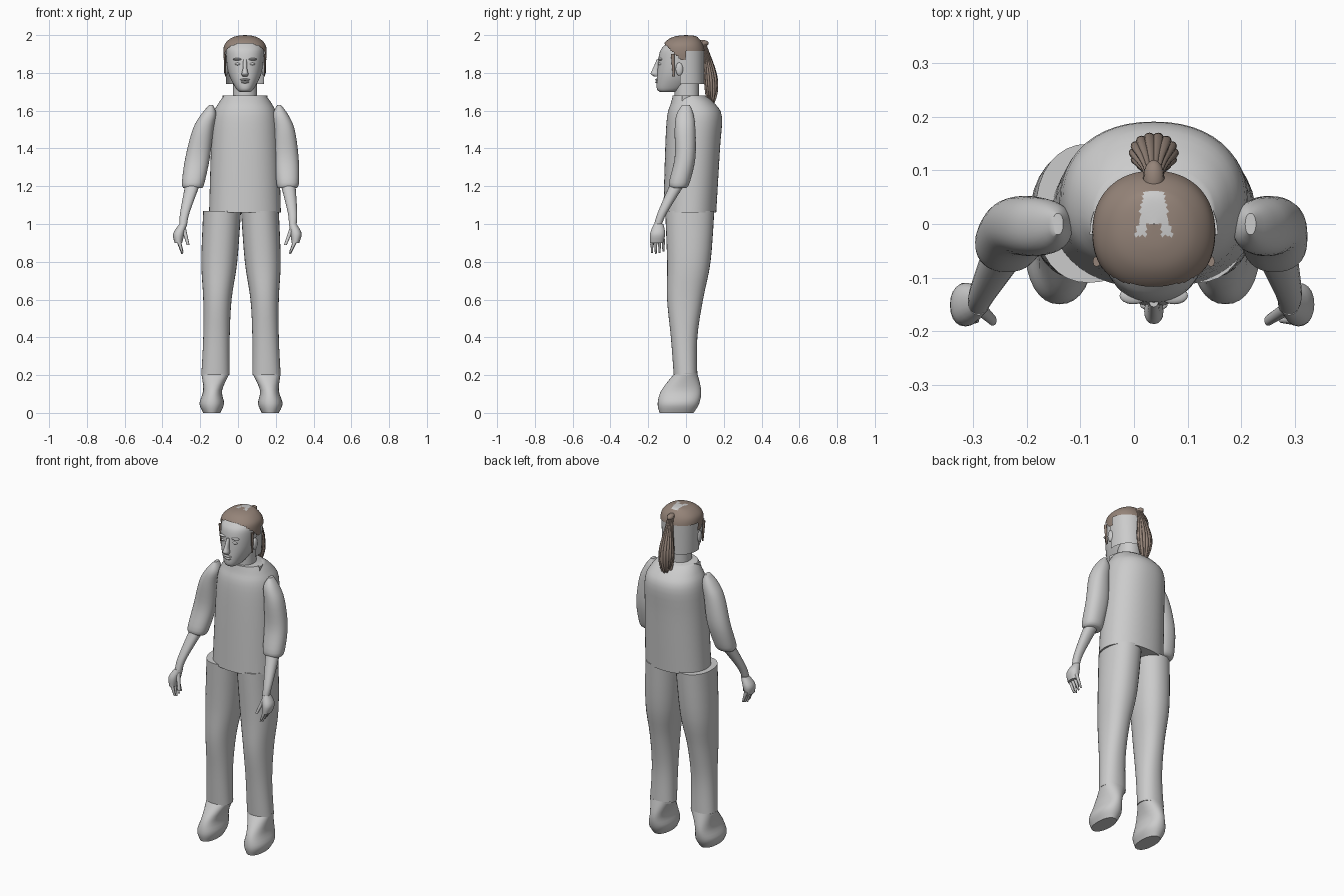
import bpy, bmesh, math
from mathutils import Vector

cube = bpy.data.objects.get("Cube")
if cube:
    bpy.data.objects.remove(cube, do_unlink=True)


def material(name, red, green, blue):
    mat = bpy.data.materials.new(name)
    mat.use_nodes = True
    mat.diffuse_color = (red, green, blue, 1)
    bsdf = next(node for node in mat.node_tree.nodes if node.type == 'BSDF_PRINCIPLED')
    bsdf.inputs["Base Color"].default_value = mat.diffuse_color
    return mat


GREY = material("light grey", .6, .6, .6)
BROWN = material("hair brown", .3, .23, .19)
SIDES = {"right": -1, "left": 1}


# Mirror axes in x: the body leans slightly to its left
def body_axis(z):
    return .037


def leg_axis(z):
    return .016


def arm_axis(z):
    return .06 * (z - 1)


def finish(name, bm, materials):
    bmesh.ops.recalc_face_normals(bm, faces=bm.faces)
    for face in bm.faces:
        face.smooth = True
    mesh = bpy.data.meshes.new(name)
    bm.to_mesh(mesh)
    bm.free()
    mesh.set_sharp_from_angle(angle=math.radians(50))
    for mat in materials:
        mesh.materials.append(mat)
    obj = bpy.data.objects.new(name, mesh)
    bpy.context.collection.objects.link(obj)


def spline(rows, steps):
    """Smooth interpolation through rows of equal length."""
    last = len(rows) - 1
    result = []
    for i in range(last):
        before, start, end, after = (rows[max(0, min(last, i + k))] for k in range(-1, 3))
        for step in range(steps):
            t = step / steps
            row = []
            for a, b, c, d in zip(before, start, end, after):
                cubic = 3 * (b - c) + d - a
                square = 2 * a - 5 * b + 4 * c - d
                row.append(b + t / 2 * (c - a + t * (square + t * cubic)))
            result.append(row)
    return result + [rows[last]]


def loft(name, rings, materials=(GREY,), power=2.2, sides=32, steps=4, keep=None, paint=None):
    """Skin of rounded rings (z, x low, x high, y low, y high); keep makes an open shell."""
    bm = bmesh.new()
    loops = []
    for z, x_low, x_high, y_low, y_high in spline(rings, steps):
        loop = []
        for k in range(sides):
            angle = math.tau * k / sides
            px, py = (math.copysign(abs(v) ** (2 / power), v)
                      for v in (math.cos(angle), math.sin(angle)))
            x = (x_low + x_high + px * (x_high - x_low)) / 2
            y = (y_low + y_high + py * (y_high - y_low)) / 2
            loop.append(bm.verts.new((x, y, z)))
        loops.append(loop)
    for lower, upper in zip(loops, loops[1:]):
        for k in range(sides):
            bm.faces.new((lower[k - 1], lower[k], upper[k], upper[k - 1]))
    if keep:
        unwanted = [face for face in bm.faces if not keep(face.calc_center_median())]
        bmesh.ops.delete(bm, geom=unwanted, context='FACES')
    else:
        bm.faces.new(loops[0])
        bm.faces.new(loops[-1])
    if paint:
        for face in bm.faces:
            face.material_index = paint(face.calc_center_median())
    finish(name, bm, materials)


def central(rings):
    """Rings given as (z, half width, y low, y high) on the body midline."""
    return [(z, body_axis(z) - w, body_axis(z) + w, front, back)
            for z, w, front, back in rings]


def sided(rings, side, axis):
    """Rings given as (z, inner, outer, y low, y high) beside a mirror axis."""
    return [(z, *sorted((axis(z) + side * inner, axis(z) + side * outer)), front, back)
            for z, inner, outer, front, back in rings]


def ball(name, offset, y, z, size, mat=GREY):
    bm = bmesh.new()
    bmesh.ops.create_uvsphere(bm, u_segments=16, v_segments=10, radius=1)
    bmesh.ops.scale(bm, verts=bm.verts, vec=Vector(size))
    bmesh.ops.translate(bm, verts=bm.verts, vec=Vector((body_axis(z) + offset, y, z)))
    finish(name, bm, (mat,))


# Shirt with a raised collar behind the neck
loft("shirt", central([
    (1.06, .19, -.12, .16), (1.4, .18, -.11, .18), (1.57, .17, -.1, .19),
    (1.64, .14, -.08, .15), (1.68, .11, -.07, .1)]), sides=48)
loft("collar", central([(z, r, -r - .02, r - .02)
                        for z, r in ((1.6, .12), (1.68, .12), (1.68, .11), (1.65, .1))]),
     power=2, sides=48, steps=1, keep=lambda centre: centre.y > -.02)

# Neck, head and the raised shell at its back
loft("neck", central([(1.6, .066, -.06, .07), (1.78, .063, -.06, .07)]))
loft("head", central([
    (1.7, .03, -.14, -.06), (1.72, .05, -.155, 0), (1.8, .088, -.152, .08),
    (1.9, .1, -.142, .09), (1.94, .095, -.12, .08), (1.97, .07, -.085, .06),
    (1.985, .03, -.04, .03)]), sides=40)
loft("back_of_head", central([(1.74, .1, -.12, .095), (1.93, .107, -.12, .097)]),
     sides=40, keep=lambda centre: centre.y > -.03)

# Face
loft("nose", central([(1.78, .012, -.167, -.14), (1.795, .018, -.187, -.14),
                      (1.82, .012, -.177, -.14), (1.87, .009, -.155, -.13)]), sides=16)
ball("upper_lip", 0, -.151, 1.764, (.026, .012, .006))
ball("lower_lip", 0, -.15, 1.751, (.022, .013, .007))
for word, side in SIDES.items():
    ball(word + "_eye", side * .036, -.133, 1.847, (.017, .015, .008))
    ball(word + "_brow", side * .038, -.134, 1.872, (.026, .016, .007))
    ball(word + "_ear", side * .1, -.035, 1.82, (.012, .02, .035))


# Hair cap with a bare patch on the crown
def above_hairline(centre):
    if centre.y > 0:
        return centre.z > 1.915
    return centre.z > 1.87 + max(0, min(.085, -.03 - centre.y))


def hair_colour(centre):
    across, along = abs(centre.x - body_axis(centre.z)), centre.y - .02
    in_notch = along < -.02 and across < .014
    in_patch = abs(along) < .042 and across < .026 - along / 5
    return 0 if in_patch and not in_notch else 1


loft("hair_cap", central([
    (1.86, .112, -.125, .095), (1.91, .115, -.13, .1), (1.95, .108, -.12, .09),
    (1.98, .08, -.09, .07), (1.995, .045, -.05, .05), (2, .001, 0, .001)]),
    (GREY, BROWN), sides=64, steps=8, keep=above_hairline, paint=hair_colour)
for word, side in SIDES.items():
    loft(word + "_hair_wisp", sided([(1.9, .1, .114, -.08, -.06), (1.78, .1, .106, -.07, -.06)],
                                    side, body_axis), (BROWN,), sides=8)


# Ponytail: a swelling core ringed by strands
def tail_lock(name, angle, spread, size, length):
    rings = []
    for step in range(9):
        t = step / 8
        z = 1.965 - length * t
        width = .018 + .028 * math.sin(math.pi * t ** 1.6)
        x = body_axis(z) + spread * width * math.cos(angle)
        y = .09 + .045 * math.sin(2 * t) + spread * width * .8 * math.sin(angle)
        r = size * width
        rings.append((z, x - r, x + r, y - r * .8, y + r * .8))
    loft(name, rings, (BROWN,), power=2, sides=12, steps=2)


ball("ponytail_root", 0, .085, 1.957, (.02, .035, .018), BROWN)
tail_lock("ponytail_core", 0, 0, .85, .32)
STRANDS = 14
for i in range(STRANDS):
    tail_lock("ponytail_strand", math.tau * i / STRANDS, .8, .22, .33 + .02 * math.sin(i * i))

for word, side in SIDES.items():
    # Trouser leg and shoe
    loft(word + "_trouser_leg", sided([
        (.2, .06, .21, -.065, .06), (.4, .06, .2, -.08, .06), (.6, .05, .2, -.1, .09),
        (.8, .02, .21, -.1, .13), (1.07, 0, .2, -.11, .15)], side, leg_axis))
    loft(word + "_shoe", sided([
        (0, .11, .2, -.14, .04), (.05, .09, .22, -.15, .07), (.12, .1, .2, -.13, .08),
        (.21, .06, .21, -.06, .06)], side, leg_axis))

    # Sleeve and forearm
    loft(word + "_sleeve", sided([
        (1.19, .2, .3, -.08, 0), (1.22, .19, .31, -.09, .02), (1.35, .17, .3, -.06, .05),
        (1.5, .16, .27, -.06, .05), (1.58, .15, .23, -.05, .04), (1.63, .17, .19, -.02, .02)],
        side, arm_axis))
    loft(word + "_forearm", sided([
        (.99, .27, .31, -.17, -.13), (1.06, .26, .31, -.15, -.1), (1.22, .21, .29, -.08, 0)],
        side, arm_axis), sides=20)

    # Hand: palm, four fingers and thumb
    loft(word + "_palm", sided([
        (.9, .29, .33, -.19, -.12), (.95, .28, .34, -.19, -.11), (1, .27, .31, -.17, -.12)],
        side, arm_axis), sides=20)
    for finger in range(4):
        y = -.18 + .02 * finger
        tip = .84 + .007 * abs(finger - 1)
        loft(word + "_finger", sided([
            (tip, .28, .29, y - .005, y + .005), (.92, .3, .325, y - .01, y + .01)],
            side, arm_axis), sides=10)
    loft(word + "_thumb", sided([(.89, .25, .265, -.19, -.17), (.98, .275, .3, -.17, -.145)],
                                side, arm_axis), sides=10)
